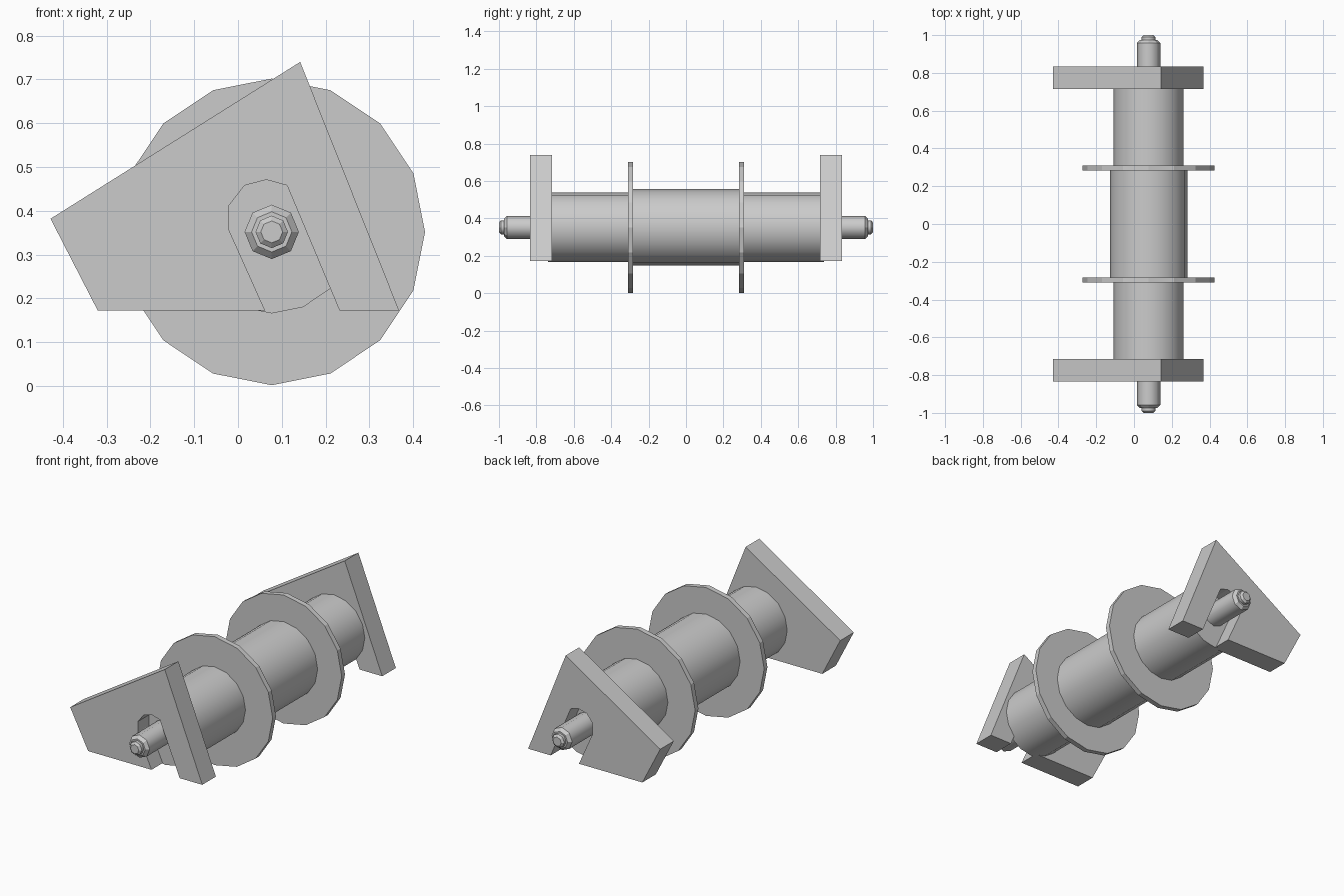
import bpy, bmesh
from math import sin, cos, tau

if "Cube" in bpy.data.objects:
    bpy.data.objects.remove(bpy.data.objects["Cube"])

AX, AZ = 0.077, 0.352  # roller axis


def finish(name, bm):
    bmesh.ops.recalc_face_normals(bm, faces=bm.faces)
    mesh = bpy.data.meshes.new(name)
    bm.to_mesh(mesh)
    bm.free()
    obj = bpy.data.objects.new(name, mesh)
    bpy.context.collection.objects.link(obj)
    return obj


def lathe(name, profile, sides, smooth=True):
    """Turn (radius, y) points around the axis; straight walls may be smooth."""
    bm = bmesh.new()
    rings = [[bm.verts.new((AX + r * cos(tau * i / sides), y, AZ + r * sin(tau * i / sides)))
              for i in range(sides)] for r, y in profile]
    for k in range(len(rings) - 1):
        a, b = rings[k], rings[k + 1]
        for i in range(sides):
            j = (i + 1) % sides
            face = bm.faces.new((a[i], a[j], b[j], b[i]))
            face.smooth = smooth and profile[k][0] == profile[k + 1][0]
    bm.faces.new(rings[0])
    bm.faces.new(rings[-1])
    return finish(name, bm)


def plate(name, outline, y0, y1):
    bm = bmesh.new()
    face = bm.faces.new([bm.verts.new((x, y0, z)) for x, z in outline])
    ext = bmesh.ops.extrude_face_region(bm, geom=[face], use_keep_orig=True)
    verts = [v for v in ext["geom"] if isinstance(v, bmesh.types.BMVert)]
    bmesh.ops.translate(bm, verts=verts, vec=(0, y1 - y0, 0))
    return finish(name, bm)


# Bracket outline with the slanted, rounded slot
bracket = [(-0.428, 0.382), (0.142, 0.74), (0.368, 0.172), (0.232, 0.172),
           (0.112, 0.458), (0.065, 0.471), (0.015, 0.458), (-0.02, 0.413),
           (-0.02, 0.355), (0.062, 0.172), (-0.32, 0.172)]

# Stepped spindle tip
tip = [(0.062, 0.70), (0.062, 0.958), (0.046, 0.974), (0.037, 0.974),
       (0.037, 0.99), (0.025, 1.0)]

# Thick middle of the roller
lathe("roller_middle", [(0.205, -0.296), (0.205, 0.296)], 16)

for side, s in (("front", -1), ("back", 1)):
    # Thinner outer drum, reaching slightly into the bracket
    lathe(side + "_drum", [(0.186, s * 0.29), (0.186, s * 0.737)], 16)
    # Thin flange disc
    lathe(side + "_flange", [(0.35, s * 0.283), (0.35, s * 0.311)], 16, smooth=False)
    # Spindle end
    lathe(side + "_spindle", [(r, s * y) for r, y in tip], 8)
    # Slotted mounting bracket
    plate(side + "_bracket", bracket, s * 0.716, s * 0.833)
